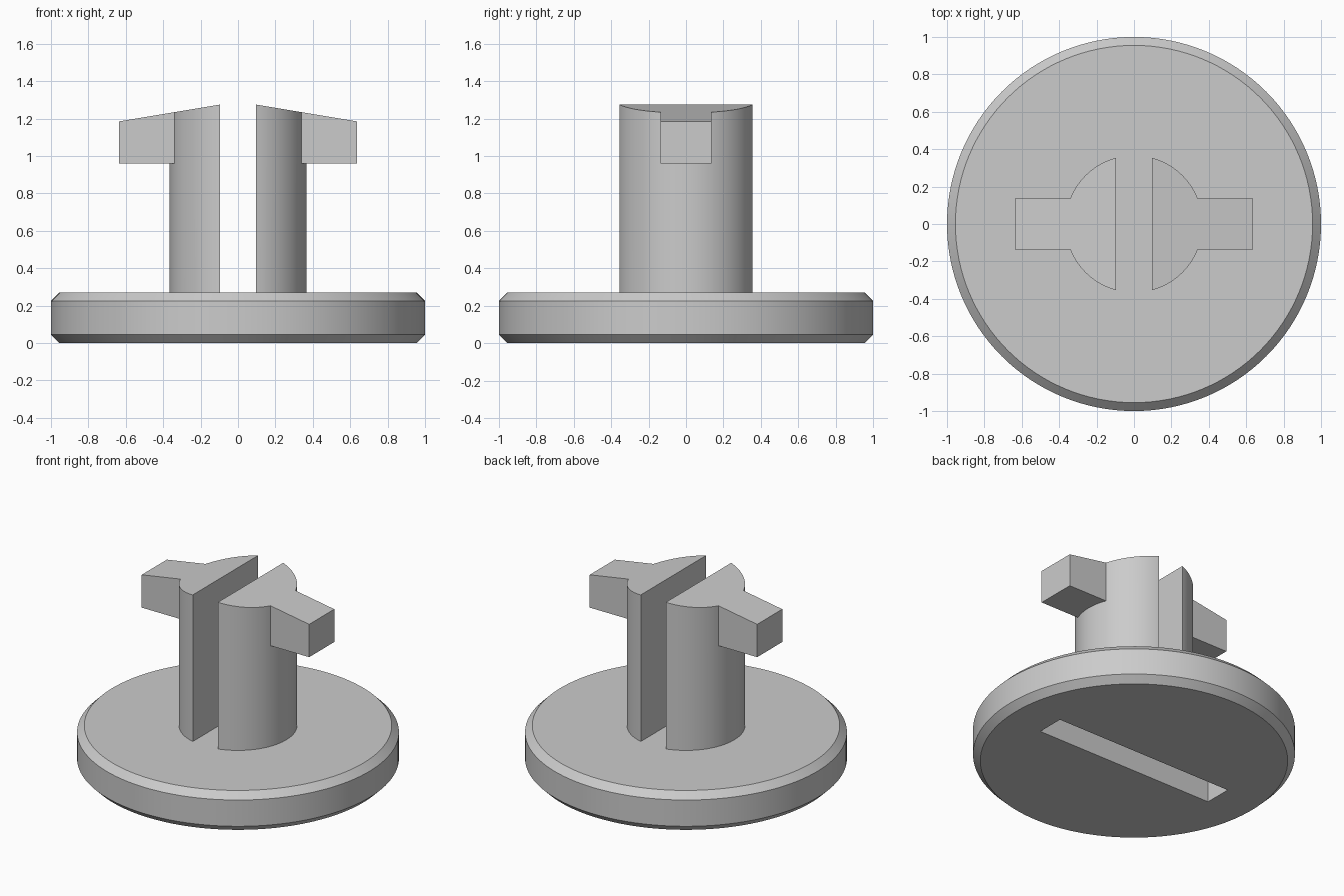
import bpy
import bmesh
from mathutils import Matrix, Vector

cube = bpy.data.objects.get("Cube")
if cube:
    bpy.data.objects.remove(cube, do_unlink=True)

SEGMENTS = 128
BASE_TOP = 0.27
POST_RADIUS = 0.367
GAP = 0.19            # width of the cut through the post and of the driver slot
SLOPE = 0.09 / 0.54   # fall of the roof towards the arm tips
PEAK = 1.275          # roof height at the edge of the gap

grey = bpy.data.materials.new("light_grey_plastic")
grey.use_nodes = True
grey.diffuse_color = (0.6, 0.6, 0.6, 1)
grey.node_tree.nodes["Principled BSDF"].inputs["Base Color"].default_value = (0.6, 0.6, 0.6, 1)


def finish(bm, name):
    bmesh.ops.recalc_face_normals(bm, faces=bm.faces)
    mesh = bpy.data.meshes.new(name)
    bm.to_mesh(mesh)
    bm.free()
    mesh.materials.append(grey)
    obj = bpy.data.objects.new(name, mesh)
    bpy.context.collection.objects.link(obj)
    return obj


def cylinder(name, radius, z0, z1, chamfer=0):
    bm = bmesh.new()
    bmesh.ops.create_cone(bm, cap_ends=True, segments=SEGMENTS, radius1=radius, radius2=radius,
                          depth=z1 - z0, matrix=Matrix.Translation((0, 0, (z0 + z1) / 2)))
    if chamfer:
        rims = [e for e in bm.edges if any(len(f.verts) > 4 for f in e.link_faces)]
        bmesh.ops.bevel(bm, geom=rims, offset=chamfer, segments=1, affect='EDGES')
    return finish(bm, name)


def box(name, sx, sy, z0, z1):
    bm = bmesh.new()
    place = Matrix.Translation((0, 0, (z0 + z1) / 2)) @ Matrix.Diagonal((sx, sy, z1 - z0, 1))
    bmesh.ops.create_cube(bm, size=1, matrix=place)
    return finish(bm, name)


def prism(name, profile, depth):
    """Extrude an x-z profile along y."""
    bm = bmesh.new()
    face = bm.faces.new([bm.verts.new((x, -depth / 2, z)) for x, z in profile])
    moved = bmesh.ops.extrude_face_region(bm, geom=[face])["geom"]
    bmesh.ops.translate(bm, vec=Vector((0, depth, 0)),
                        verts=[v for v in moved if isinstance(v, bmesh.types.BMVert)])
    return finish(bm, name)


def combine(obj, tool, operation):
    mod = obj.modifiers.new(operation.lower(), 'BOOLEAN')
    mod.operation = operation
    mod.solver = 'EXACT'
    mod.object = tool
    bpy.context.view_layer.objects.active = obj
    bpy.ops.object.modifier_apply(modifier=mod.name)
    bpy.data.objects.remove(tool, do_unlink=True)


def smooth(obj):
    bpy.ops.object.select_all(action='DESELECT')
    obj.select_set(True)
    bpy.context.view_layer.objects.active = obj
    bpy.ops.object.shade_smooth_by_angle(angle=0.5)


# Chamfered disc with a driver slot in its underside
base = cylinder("base_disc", 1, 0, BASE_TOP, chamfer=0.045)
combine(base, box("slot_cutter", 1.36, GAP, -0.1, 0.18), 'DIFFERENCE')

# Round post with two locking arms, sloped roof and a gap through the middle
post = cylinder("split_post_with_arms", POST_RADIUS, BASE_TOP - 0.01, 1.6)
combine(post, box("arms", 1.27, 0.272, 0.96, 1.5), 'UNION')
ridge = PEAK + SLOPE * GAP / 2
eave = ridge - SLOPE
roof = [(-1, eave), (0, ridge), (1, eave), (1, 2), (-1, 2)]
combine(post, prism("roof_cutter", roof, 2), 'DIFFERENCE')
combine(post, box("gap_cutter", GAP, 2, 0.1, 2), 'DIFFERENCE')

for part in (base, post):
    smooth(part)
